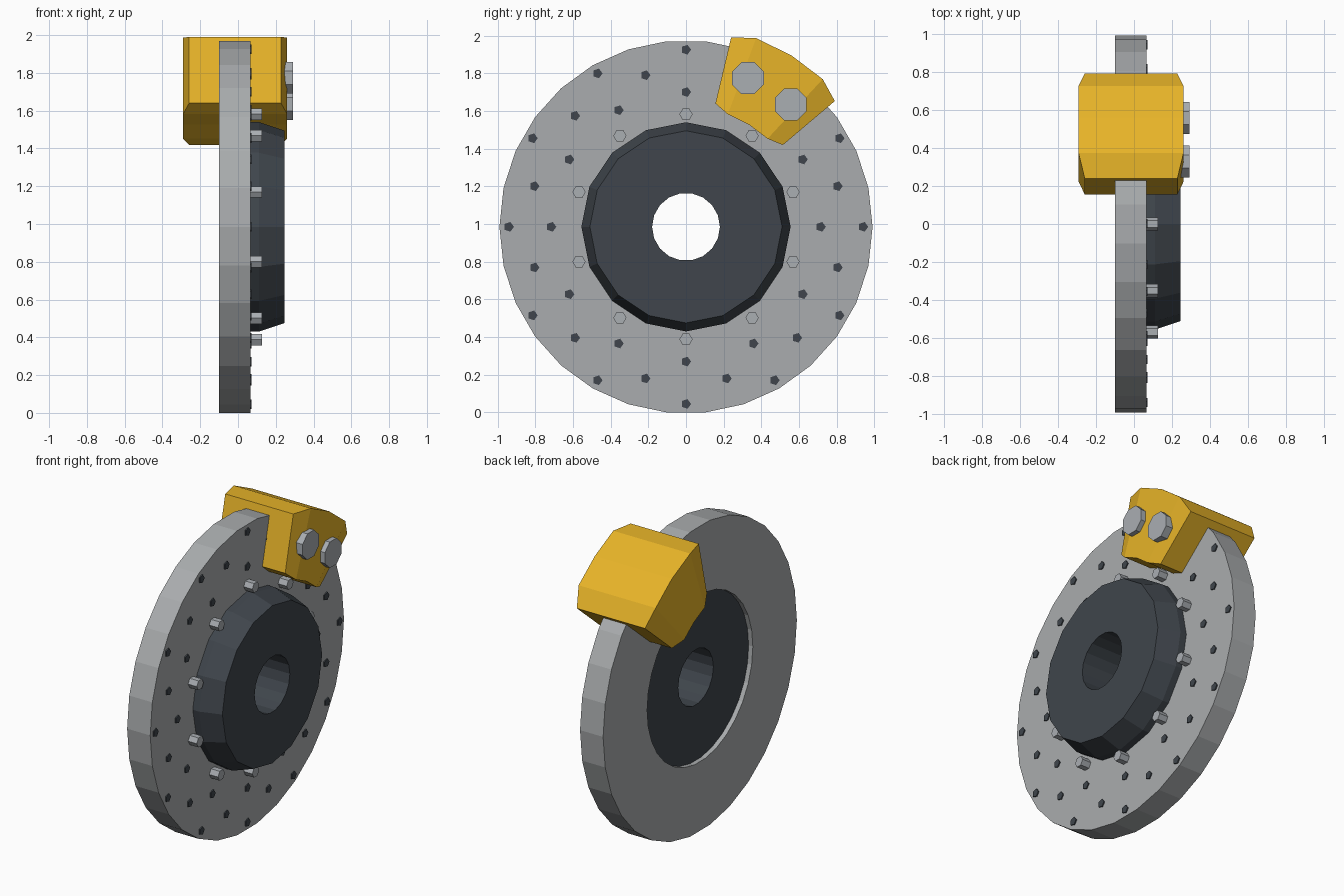
import bpy, bmesh, math

if "Cube" in bpy.data.objects:
    bpy.data.objects.remove(bpy.data.objects["Cube"])

CZ = 0.985  # height of the axle line


def material(name, rgb):
    m = bpy.data.materials.new(name)
    m.diffuse_color = (*rgb, 1)
    m.use_nodes = True
    m.node_tree.nodes["Principled BSDF"].inputs["Base Color"].default_value = m.diffuse_color
    return m


STEEL = material("disc steel", (0.40, 0.415, 0.425))
BOLT = material("bolt steel", (0.40, 0.425, 0.45))
DARK = material("dark metal", (0.05, 0.06, 0.072))
YELLOW = material("yellow paint", (0.90, 0.51, 0.024))


def finish(name, bm, mat):
    bmesh.ops.recalc_face_normals(bm, faces=bm.faces)
    me = bpy.data.meshes.new(name)
    bm.to_mesh(me)
    bm.free()
    me.materials.append(mat)
    ob = bpy.data.objects.new(name, me)
    bpy.context.collection.objects.link(ob)
    return ob


def polar(r, deg):
    a = math.radians(deg)
    return r * math.cos(a), CZ + r * math.sin(a)


def tube(name, profile, mat):
    """Closed ring round the x axis; profile rows are (x, radius, sides)."""
    bm = bmesh.new()
    rings = []
    for x, r, n in profile:
        rings.append([bm.verts.new((x, *polar(r, 360 * i / n))) for i in range(n)])
    for a, b in zip(rings, rings[1:] + rings[:1]):
        if len(a) == len(b):
            for i in range(len(a)):
                j = (i + 1) % len(a)
                bm.faces.new((a[i], a[j], b[j], b[i]))
        else:  # flat face between loops with different side counts
            edges = []
            for ring in (a, b):
                for i in range(len(ring)):
                    pair = (ring[i], ring[(i + 1) % len(ring)])
                    edges.append(bm.edges.get(pair) or bm.edges.new(pair))
            bmesh.ops.bridge_loops(bm, edges=edges)
    return finish(name, bm, mat)


def studs(name, places, radius, sides, x0, x1, mat, turn=0):
    """Prisms along x at each (ring radius, angle) place."""
    bm = bmesh.new()
    for ring, deg in places:
        cy, cz = polar(ring, deg)
        ends = []
        for x in (x0, x1):
            vs = []
            for i in range(sides):
                a = math.radians(turn + 360 * i / sides)
                vs.append(bm.verts.new((x, cy + radius * math.cos(a), cz + radius * math.sin(a))))
            ends.append(vs)
            bm.faces.new(vs)
        for i in range(sides):
            j = (i + 1) % sides
            bm.faces.new((ends[0][i], ends[0][j], ends[1][j], ends[1][i]))
    return finish(name, bm, mat)


# Friction disc
tube("brake_disc", [(-0.10, 0.99, 30), (0.065, 0.99, 30), (0.065, 0.54, 30), (-0.10, 0.54, 30)], STEEL)

# Hub hat with tapered front and centre bore
tube("hub_hat", [(-0.07, 0.18, 18), (-0.07, 0.555, 16), (0.11, 0.555, 16),
                 (0.245, 0.51, 16), (0.245, 0.18, 18)], DARK)

# Hub bolts
studs("hub_bolts", [(0.597, 90 + 36 * i) for i in range(10)], 0.035, 6, 0.05, 0.127, BOLT)

# Three staggered rings of drill marks
marks = [(r, off + 30 * i) for r, off in ((0.94, 0), (0.833, 15), (0.715, 0)) for i in range(12)]
studs("drill_marks", marks, 0.027, 5, 0.055, 0.072, DARK)

# Caliper: arc of cross-sections, narrower at both ends
bm = bmesh.new()
MID = 58.4
rows = []
for d in (-18.2, -11.2, 0, 11.2, 18.2):
    end = abs(d) > 15
    r0, r1 = (0.673, 1.034) if end else (0.637, 1.068)
    inset = 0.032 if end else 0
    xa, xb = -0.291 + inset, 0.26 - inset
    rows.append([bm.verts.new((x, *polar(r, MID + d)))
                 for x, r in ((xa, r0), (xb, r0), (xb, r1), (xa, r1))])
for a, b in zip(rows, rows[1:]):
    for i in range(4):
        j = (i + 1) % 4
        bm.faces.new((a[i], a[j], b[j], b[i]))
bm.faces.new(rows[0])
bm.faces.new(rows[-1])
finish("caliper", bm, YELLOW)

# Piston caps on the caliper face
studs("piston_caps", [(0.855, MID - 9), (0.855, MID + 9)], 0.091, 8, 0.22, 0.291, BOLT, 22.5)
